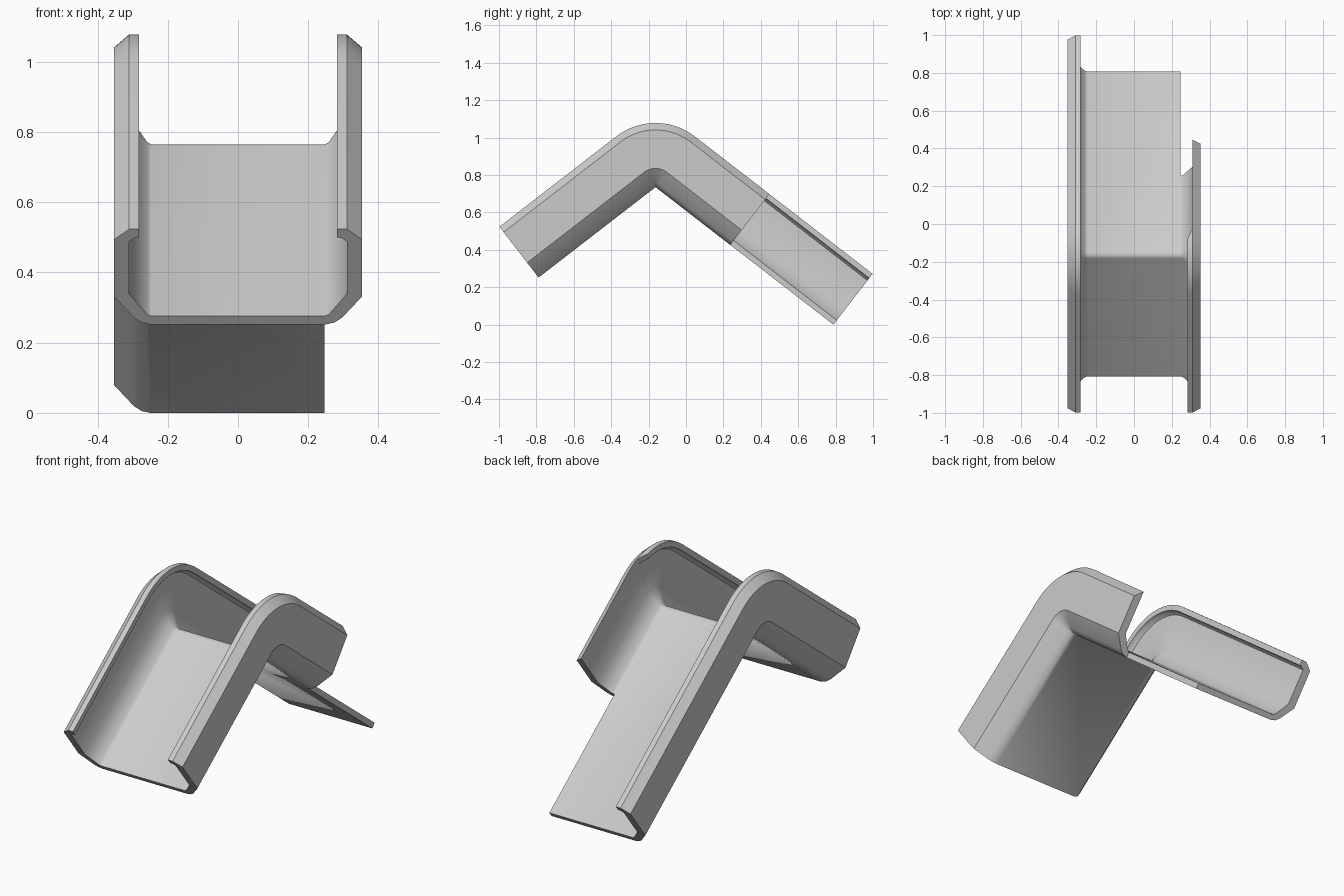
import bpy, bmesh
from math import radians, sin, cos

cube = bpy.data.objects.get("Cube")
if cube:
    bpy.data.objects.remove(cube, do_unlink=True)

TILT = 37.7                      # slope of both arms, degrees
PIVOT_Y, PIVOT_Z = -0.163, 0.735
FRONT, BACK, CUT = 0.79, 1.202, 0.505
STEPS = 16

grey = bpy.data.materials.new("plain grey")
grey.use_nodes = True
grey.diffuse_color = (0.6, 0.6, 0.6, 1)
grey.node_tree.nodes["Principled BSDF"].inputs["Base Color"].default_value = (0.6, 0.6, 0.6, 1)


def place(x, v, along, degrees):
    """Section point at height v, moved along an arm leaning by the given angle."""
    a = radians(degrees)
    return (x, PIVOT_Y + v * sin(a) + along * cos(a),
            PIVOT_Z + v * cos(a) - along * sin(a))


def sweep(name, rings):
    """Join equal rings of points into a closed solid."""
    bm = bmesh.new()
    loops = [[bm.verts.new(p) for p in ring] for ring in rings]
    n = len(loops[0])
    for a, b in zip(loops, loops[1:]):
        for i in range(n):
            j = (i + 1) % n
            bm.faces.new((a[i], a[j], b[j], b[i]))
    bm.faces.new(loops[0])
    bm.faces.new(loops[-1][::-1])
    bmesh.ops.remove_doubles(bm, verts=bm.verts, dist=0.0001)
    bmesh.ops.recalc_face_normals(bm, faces=bm.faces)
    mesh = bpy.data.meshes.new(name)
    bm.to_mesh(mesh)
    bm.free()
    mesh.materials.append(grey)
    obj = bpy.data.objects.new(name, mesh)
    bpy.context.collection.objects.link(obj)
    return obj


# Half of the channel section: outer skin, lip, inner skin
half = [(0.25, 0), (0.275, 0.007), (0.297, 0.025), (0.353, 0.1), (0.353, 0.306),
        (0.31, 0.343), (0.282, 0.343), (0.282, 0.314), (0.297, 0.31), (0.31, 0.298),
        (0.31, 0.11), (0.258, 0.035), (0.247, 0.03)]
section = half + [(-x, v) for x, v in reversed(half)]


def channel_ring(along, degrees):
    # The lip on one wall fades out just behind the top of the bend
    fade = min(1, max(0, (degrees - 14.2) / 9.3))
    ring = []
    for x, v in section:
        if 0.27 < x < 0.31 and v > 0.29:
            x += (0.31 - x) * fade
        ring.append(place(x, v, along, degrees))
    return ring


# Bent channel: front arm, rounded bend, back arm
bend = [(0, -TILT + 2 * TILT * i / STEPS) for i in range(STEPS + 1)]
stations = [(-FRONT, -TILT)] + bend + [(BACK, TILT)]
channel = sweep("bent_channel", [channel_ring(*s) for s in stations])

# Remove one wall from the lower part of the back arm
box = [(0.247, -0.2), (0.6, -0.2), (0.6, 0.6), (0.247, 0.6)]
cutter = sweep("wall_cutter", [[place(x, v, s, TILT) for x, v in box] for s in (CUT, 1.5)])
cutter.hide_render = True
cut = channel.modifiers.new("wall_cut", 'BOOLEAN')
cut.operation = 'DIFFERENCE'
cut.solver = 'EXACT'
cut.object = cutter

bpy.ops.object.select_all(action='DESELECT')
channel.select_set(True)
bpy.context.view_layer.objects.active = channel
bpy.ops.object.modifier_apply(modifier=cut.name)
bpy.data.objects.remove(cutter, do_unlink=True)
bpy.ops.object.shade_smooth_by_angle(angle=radians(35))
